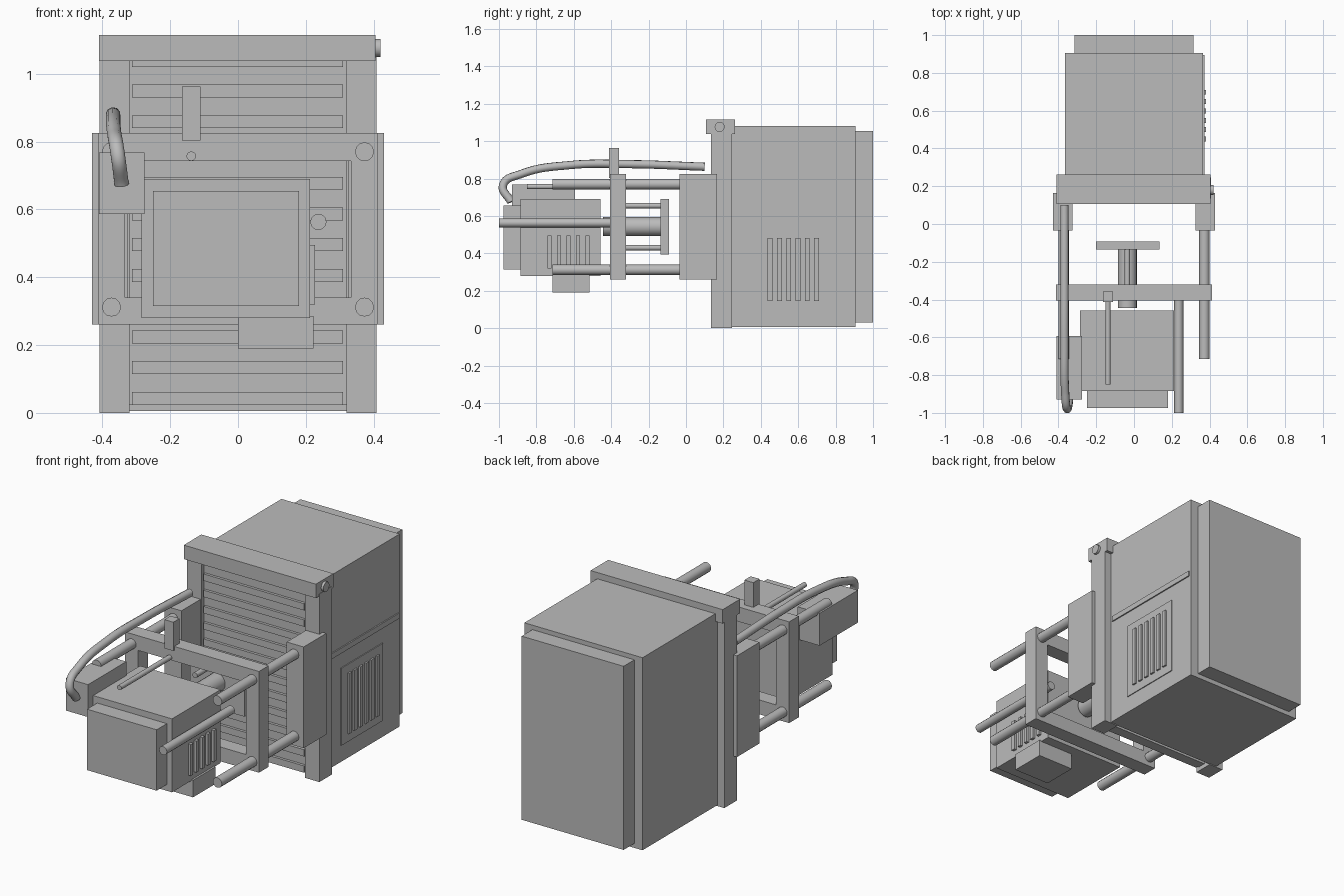
import bpy
import math
from mathutils import Vector

cube = bpy.data.objects.get("Cube")
if cube:
    bpy.data.objects.remove(cube, do_unlink=True)

grey = bpy.data.materials.new("plain grey")
grey.use_nodes = True
COLOUR = (0.5, 0.5, 0.5, 1)
grey.diffuse_color = COLOUR
grey.node_tree.nodes["Principled BSDF"].inputs["Base Color"].default_value = COLOUR


def box(name, x, y, z):
    """Box from its (min, max) range on each axis."""
    ranges = (x, y, z)
    bpy.ops.mesh.primitive_cube_add(size=1, location=[sum(r) / 2 for r in ranges])
    ob = bpy.context.object
    ob.name = name
    ob.scale = [r[1] - r[0] for r in ranges]
    bpy.ops.object.transform_apply(location=False, rotation=False, scale=True)
    ob.data.materials.append(grey)
    return ob


def rod(name, start, end, radius, sides=12):
    """Smooth round bar between two points."""
    a, b = Vector(start), Vector(end)
    bpy.ops.mesh.primitive_cylinder_add(vertices=sides, radius=radius,
                                        depth=(b - a).length, location=(a + b) / 2)
    ob = bpy.context.object
    ob.name = name
    ob.rotation_euler = (b - a).to_track_quat("Z", "Y").to_euler()
    bpy.ops.object.shade_smooth_by_angle(angle=math.radians(40))
    ob.data.materials.append(grey)
    return ob


# Cabinet with back panel
box("cabinet", (-0.365, 0.365), (0.24, 0.905), (0.005, 1.08))
box("back_panel", (-0.315, 0.315), (0.9, 1.0), (0.03, 1.055))

# Cabinet front: top bar, knob, shutter slats
box("top_bar", (-0.41, 0.406), (0.107, 0.262), (1.037, 1.115))
rod("bar_knob", (0.4, 0.18, 1.076), (0.42, 0.18, 1.076), 0.027)
for i in range(12):
    z = 0.043 + 0.0906 * i
    box(f"shutter_slat_{i + 1}", (-0.312, 0.31), (0.14, 0.17), (z - 0.019, z + 0.019))
box("shutter_back", (-0.325, 0.325), (0.155, 0.2), (0.024, 1.05))

# Side trim and grille on the left side
box("side_strip", (0.36, 0.372), (0.26, 0.895), (0.615, 0.645))
box("grille_panel", (0.36, 0.37), (0.385, 0.75), (0.098, 0.53))
for i in range(6):
    y = 0.45 + 0.0495 * i
    box(f"grille_bar_{i + 1}", (0.365, 0.38), (y - 0.013, y + 0.013), (0.145, 0.483))

# Mirrored posts, brackets, frame uprights and guide rods
for side, s in (("left", 1), ("right", -1)):
    def span(a, b):
        return tuple(sorted((s * a, s * b)))
    box(f"{side}_post", span(0.32, 0.408), (0.135, 0.245), (0, 1.05))
    box(f"{side}_bracket", span(0.325, 0.43), (-0.035, 0.165), (0.26, 0.825))
    box(f"{side}_frame_upright", span(0.333, 0.413), (-0.405, -0.32), (0.26, 0.825))
    for level, z in (("upper", 0.77), ("lower", 0.312)):
        rod(f"{side}_{level}_guide_rod", (s * 0.373, -0.715, z), (s * 0.373, 0, z), 0.028)

# Frame rails
box("frame_top_rail", (-0.333, 0.333), (-0.405, -0.32), (0.743, 0.825))
box("frame_bottom_rail", (-0.333, 0.333), (-0.405, -0.32), (0.26, 0.34))

# Pusher plate and shafts
box("pusher_plate", (-0.202, 0.135), (-0.135, -0.092), (0.395, 0.69))
rod("main_shaft", (-0.035, -0.445, 0.543), (-0.035, -0.13, 0.543), 0.051, 16)
for name, z in (("upper_thin_shaft", 0.655), ("lower_thin_shaft", 0.43)):
    rod(name, (-0.035, -0.33, z), (-0.035, -0.13, z), 0.015)

# Motor housing with cap, foot and vent fins
box("motor_housing", (-0.285, 0.212), (-0.885, -0.457), (0.28, 0.69))
box("motor_cap", (-0.25, 0.18), (-0.975, -0.88), (0.315, 0.655))
box("motor_foot", (0, 0.223), (-0.715, -0.515), (0.19, 0.285))
for i in range(5):
    y = -0.73 + 0.051 * i
    box(f"vent_fin_{i + 1}", (0.205, 0.227), (y - 0.011, y + 0.011), (0.32, 0.495))

# Control box, stop post and single rods
box("control_box", (-0.41, -0.275), (-0.93, -0.593), (0.587, 0.768))
box("stop_post", (-0.165, -0.11), (-0.413, -0.358), (0.803, 0.963))
rod("long_rod", (0.237, -1.0, 0.563), (0.237, -0.4, 0.563), 0.024)
rod("thin_rod", (-0.138, -0.85, 0.757), (-0.138, -0.4, 0.757), 0.014)

# Bent hose from the control box to the cabinet
curve = bpy.data.curves.new("hose", "CURVE")
curve.dimensions = "3D"
curve.bevel_depth = 0.022
curve.bevel_resolution = 3
curve.use_fill_caps = True
path = [(-0.343, -0.935, 0.675), (-0.355, -0.978, 0.765), (-0.365, -0.88, 0.825),
        (-0.368, -0.62, 0.872), (-0.368, -0.3, 0.877), (-0.368, 0.1, 0.863)]
spline = curve.splines.new("BEZIER")
spline.bezier_points.add(len(path) - 1)
for point, co in zip(spline.bezier_points, path):
    point.co = co
    point.handle_left_type = point.handle_right_type = "AUTO"
hose = bpy.data.objects.new("hose", curve)
bpy.context.collection.objects.link(hose)
curve.materials.append(grey)
